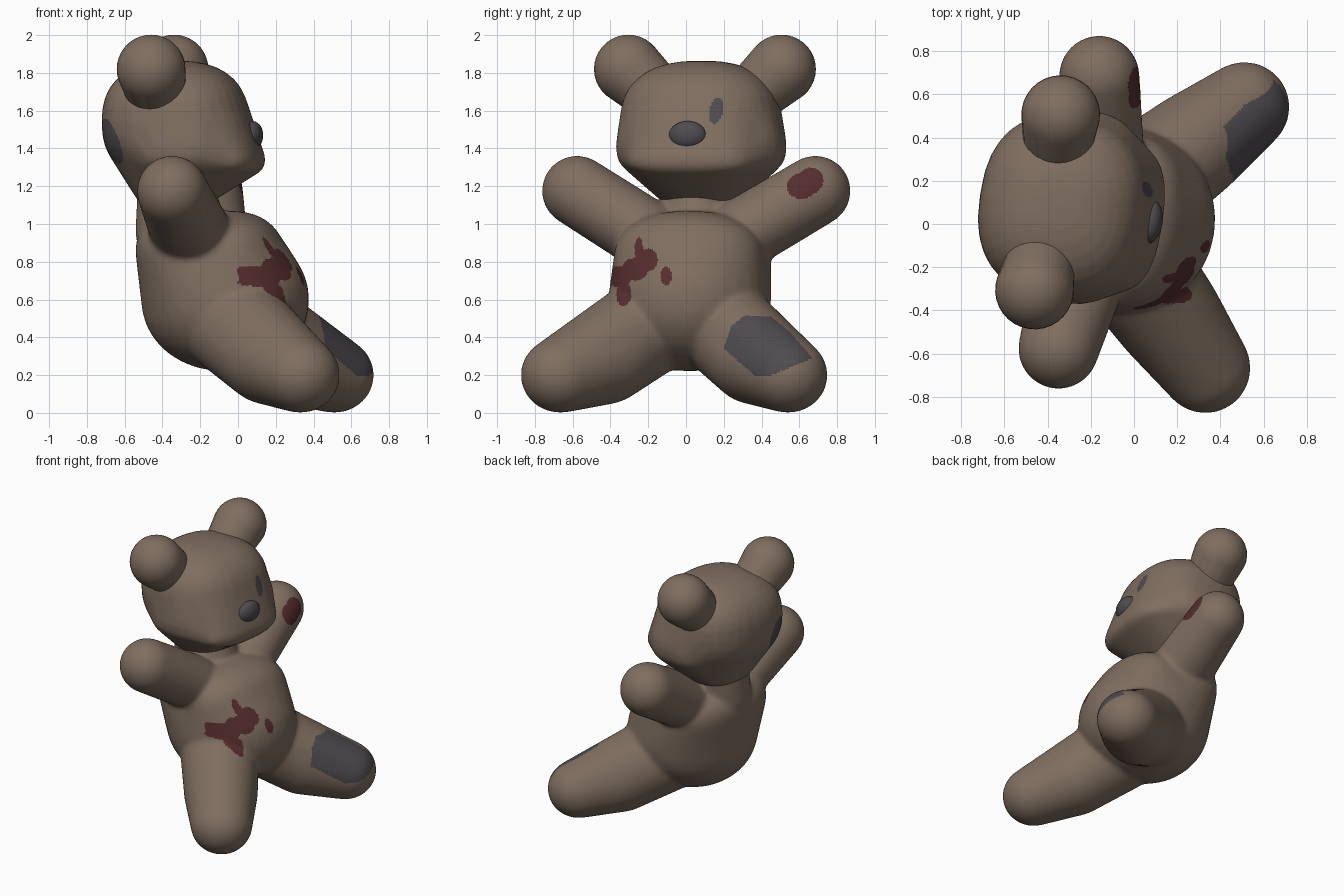
import bpy, bmesh, math
from mathutils import Vector, Matrix

if "Cube" in bpy.data.objects:
    bpy.data.objects.remove(bpy.data.objects["Cube"])

TURN = Matrix.Rotation(math.radians(-8.5), 4, 'Z')   # the toy sits slightly turned


def material(name, rgb):
    m = bpy.data.materials.new(name)
    m.diffuse_color = (*rgb, 1)
    m.use_nodes = True
    m.node_tree.nodes["Principled BSDF"].inputs["Base Color"].default_value = m.diffuse_color
    return m


BROWN = material("brown_fur", (0.214, 0.156, 0.117))
GREY = material("dark_grey", (0.078, 0.070, 0.078))
RED = material("dark_red", (0.093, 0.026, 0.028))


def ball(c, r, e=1.0, n=32, m=18):
    """Points on an ellipsoid; e below 1 makes it boxier."""
    if not isinstance(r, tuple):
        r = (r, r, r)
    box = lambda v: math.copysign(abs(v) ** e, v)
    pts = []
    for j in range(m + 1):
        t = math.pi * j / m
        for i in range(n if 0 < j < m else 1):
            p = 2 * math.pi * i / n
            s = box(math.sin(t))
            pts.append(Vector((c[0] + r[0] * s * box(math.cos(p)),
                               c[1] + r[1] * s * box(math.sin(p)),
                               c[2] + r[2] * box(math.cos(t)))))
    return pts


def hull(balls):
    """Skin stretched over several ellipsoids."""
    bm = bmesh.new()
    for b in balls:
        for p in ball(*b):
            bm.verts.new(TURN @ p)
    bmesh.ops.remove_doubles(bm, verts=bm.verts[:], dist=0.0005)
    bmesh.ops.convex_hull(bm, input=bm.verts[:])
    bmesh.ops.delete(bm, geom=[v for v in bm.verts if not v.link_faces], context='VERTS')
    bmesh.ops.recalc_face_normals(bm, faces=bm.faces[:])
    me = bpy.data.meshes.new("hull")
    bm.to_mesh(me)
    bm.free()
    return me


def part(name, hulls, rule=None, fuse=True, smooth=20, mats=(BROWN, GREY, RED)):
    """Join hulls, fuse them into one soft skin and colour faces by a rule."""
    bm = bmesh.new()
    for balls in hulls:
        me = hull(balls)
        bm.from_mesh(me)
        bpy.data.meshes.remove(me)
    me = bpy.data.meshes.new(name)
    bm.to_mesh(me)
    bm.free()
    ob = bpy.data.objects.new(name, me)
    bpy.context.collection.objects.link(ob)
    if fuse:
        rm = ob.modifiers.new("fuse", 'REMESH')
        rm.mode = 'VOXEL'
        rm.voxel_size = 0.010
        sm = ob.modifiers.new("soften", 'SMOOTH')
        sm.factor = 0.5
        sm.iterations = smooth
        dg = bpy.context.evaluated_depsgraph_get()
        dg.update()
        new = bpy.data.meshes.new_from_object(ob.evaluated_get(dg))
        ob.modifiers.clear()
        ob.data = new
        new.name = name
    ob.data.materials.clear()
    for m in mats:
        ob.data.materials.append(m)
    for p in ob.data.polygons:
        p.use_smooth = True
        p.material_index = rule(p.center, p.normal) if rule else 0
    return ob


def in_blob(c, y, z, ry, rz):
    return ((c.y - y) / ry) ** 2 + ((c.z - z) / rz) ** 2 < 1


def in_poly(c, pts):
    """Inside a convex clockwise outline in the y-z plane."""
    return all((b[0] - a[0]) * (c.z - a[1]) - (b[1] - a[1]) * (c.y - a[0]) <= 0
               for a, b in zip(pts, pts[1:] + pts[:1]))


# painted marks, seen from +x as (y, z, half width, half height)
STAINS = [(-0.27, 0.76, 0.07, 0.06), (-0.35, 0.72, 0.06, 0.06), (-0.33, 0.63, 0.04, 0.065),
          (-0.20, 0.81, 0.05, 0.06), (-0.25, 0.87, 0.022, 0.06), (-0.105, 0.725, 0.028, 0.05),
          (0.61, 1.20, 0.075, 0.068), (0.66, 1.23, 0.068, 0.068)]
PATCH = [(0.20, 0.34), (0.24, 0.46), (0.31, 0.515), (0.45, 0.51), (0.55, 0.43),
         (0.67, 0.29), (0.44, 0.195), (0.36, 0.20)]


def body_colour(c, n):
    if n.x > 0 and (c.x > 0.0 or c.y > 0) and any(in_blob(c, *s) for s in STAINS):
        return 2
    if n.x > 0 and c.x > 0.25 and in_poly(c, PATCH):
        return 1
    return 0


def head_colour(c, n):
    if n.x > 0 and in_blob(c, 0.16 + (c.z - 1.6) * 0.15, 1.6, 0.037, 0.07):
        return 1                                     # the one remaining eye
    if n.x < 0 and in_blob(c, -0.10, 1.44, 0.115, 0.12):
        return 1                                     # patch on back of head
    return 0


# body: torso, neck, arms and legs
torso = [((-0.29, 0.01, 0.86), (0.25, 0.40, 0.20), 0.88),
         ((-0.05, 0.01, 0.82), (0.29, 0.40, 0.25), 0.88),
         ((-0.07, 0.01, 0.60), (0.445, 0.43, 0.38), 0.97)]
neck = [((-0.30, 0.01, 0.95), (0.25, 0.21, 0.13)), ((-0.34, 0.03, 1.22), (0.20, 0.19, 0.10))]
limbs = []
for s in (-1, 1):
    limbs.append([((-0.26, 0.016 + s * 0.638, 1.175), 0.187),
                  ((-0.21, 0.01 + s * 0.25, 0.94), (0.22, 0.19, 0.19))])
    limbs.append([((0.425, s * 0.61, 0.20), (0.21, 0.21, 0.20)),
                  ((0.22, s * 0.40, 0.295), 0.25),
                  ((0.02, s * 0.20, 0.46), (0.285, 0.25, 0.27))])
part("body", [torso, neck] + limbs, body_colour, smooth=45)

# head: skull, face, cheeks and base stretched into one form
part("head", [[((-0.34, 0.03, 1.54), (0.385, 0.425, 0.325), 0.83),
               ((-0.28, 0.04, 1.41), (0.31, 0.45, 0.20), 0.75),
               ((-0.05, 0.02, 1.34), (0.18, 0.34, 0.10), 0.8),
               ((-0.34, 0.04, 1.18), (0.22, 0.25, 0.11), 0.9)]], head_colour)

# ears
for s, side in ((-1, "right"), (1, "left")):
    part(side + "_ear", [[((-0.41, 0.04 + s * 0.41, 1.82), 0.182),
                          ((-0.40, 0.04 + s * 0.22, 1.65), 0.15)]], fuse=False, mats=(BROWN,))

# nose
part("nose", [[((0.075, 0.02, 1.47), (0.055, 0.10, 0.075))]], fuse=False, mats=(GREY,))
